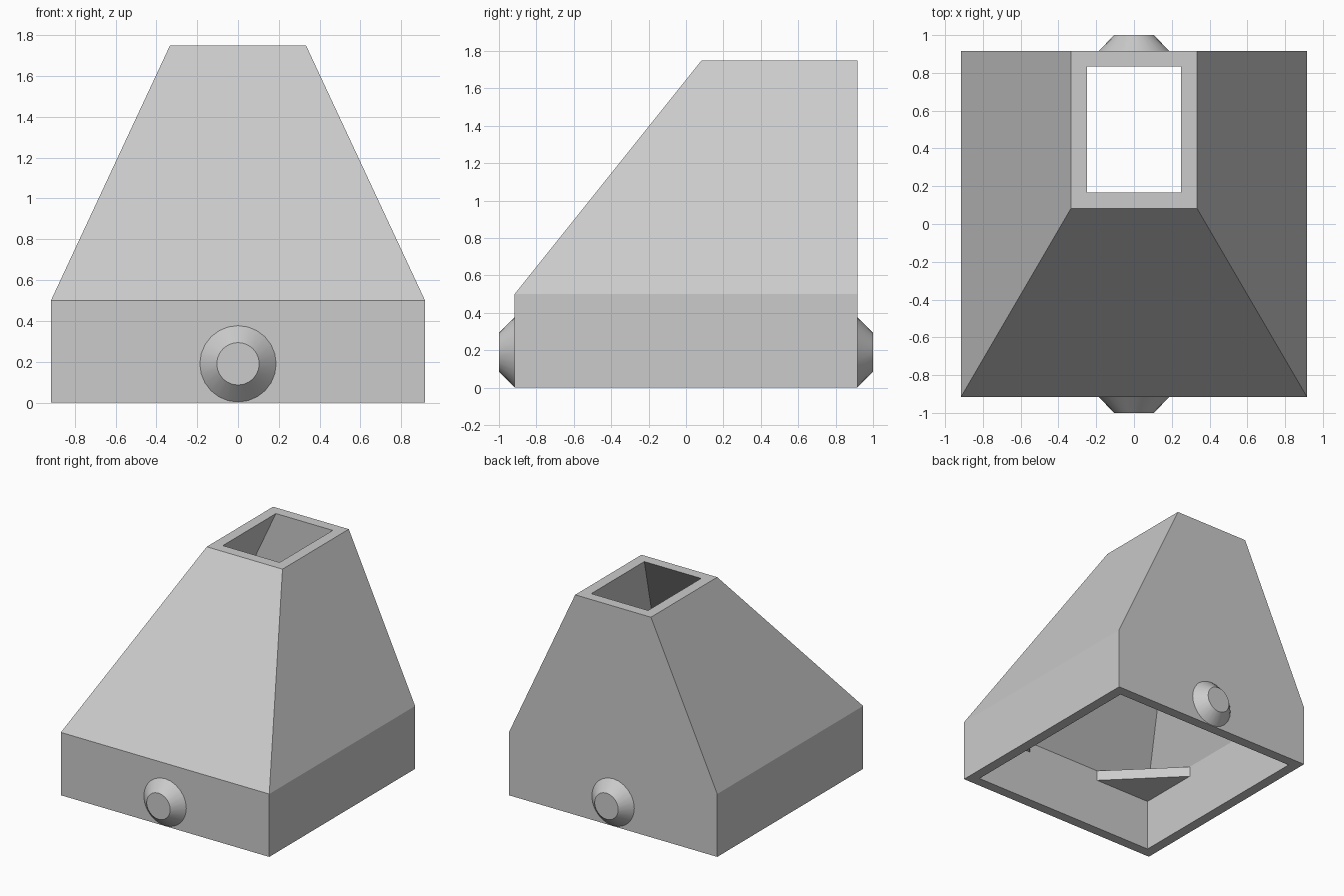
import bpy
import bmesh
from math import radians
from mathutils import Matrix

if "Cube" in bpy.data.objects:
    bpy.data.objects.remove(bpy.data.objects["Cube"], do_unlink=True)

grey = bpy.data.materials.new("light grey")
grey.use_nodes = True
grey.diffuse_color = (0.6, 0.6, 0.6, 1)
grey.node_tree.nodes["Principled BSDF"].inputs["Base Color"].default_value = (0.6, 0.6, 0.6, 1)

WALL = 1 / 12
OUT = 11 / 12          # half width of the base
IN = OUT - WALL
SHOULDER, TOP = 0.5, 1.75


def finish(name, bm):
    bmesh.ops.recalc_face_normals(bm, faces=bm.faces)
    mesh = bpy.data.meshes.new(name)
    bm.to_mesh(mesh)
    bm.free()
    mesh.materials.append(grey)
    obj = bpy.data.objects.new(name, mesh)
    bpy.context.collection.objects.link(obj)
    return obj


def ring(bm, half, front, back, z):
    corners = ((-half, front), (half, front), (half, back), (-half, back))
    return [bm.verts.new((x, y, z)) for x, y in corners]


# Hollow hood: outer loops upward, then inner loops back down
bm = bmesh.new()
top_out, top_in = 4 * WALL, 3 * WALL
loops = [
    ring(bm, OUT, -OUT, OUT, 0),
    ring(bm, OUT, -OUT, OUT, SHOULDER),
    ring(bm, top_out, WALL, OUT, TOP),
    ring(bm, top_in, 2 * WALL, IN, TOP),
    ring(bm, IN, -IN, IN, SHOULDER),
    ring(bm, IN, -IN, IN, 0),
]
for a, b in zip(loops, loops[1:] + loops[:1]):
    for i in range(4):
        j = (i + 1) % 4
        bm.faces.new((a[i], a[j], b[j], b[i]))
finish("hood_shell", bm)

# Triangular plates bracing the inside corners
for side, sx in (("right", -1), ("left", 1)):
    for end, sy in (("front", -1), ("back", 1)):
        bm = bmesh.new()
        outline = ((IN, IN), (IN - 0.5, IN), (IN, IN - 0.5))
        face = bm.faces.new([bm.verts.new((sx * x, sy * y, SHOULDER - WALL)) for x, y in outline])
        grown = bmesh.ops.extrude_face_region(bm, geom=[face])["geom"]
        bmesh.ops.translate(bm, vec=(0, 0, WALL),
                            verts=[v for v in grown if isinstance(v, bmesh.types.BMVert)])
        finish(f"{end}_{side}_corner_brace", bm)

# Tapered round knobs on the front and back
for end, sy in (("front", -1), ("back", 1)):
    bm = bmesh.new()
    place = Matrix.Translation((0, sy * (OUT + WALL / 2), 0.19)) @ Matrix.Rotation(radians(-90 * sy), 4, "X")
    bmesh.ops.create_cone(bm, cap_ends=True, segments=24, radius1=0.187, radius2=0.104,
                          depth=WALL, matrix=place)
    knob = finish(f"{end}_knob", bm)
    bpy.ops.object.select_all(action="DESELECT")
    knob.select_set(True)
    bpy.context.view_layer.objects.active = knob
    bpy.ops.object.shade_smooth_by_angle(angle=radians(30))
